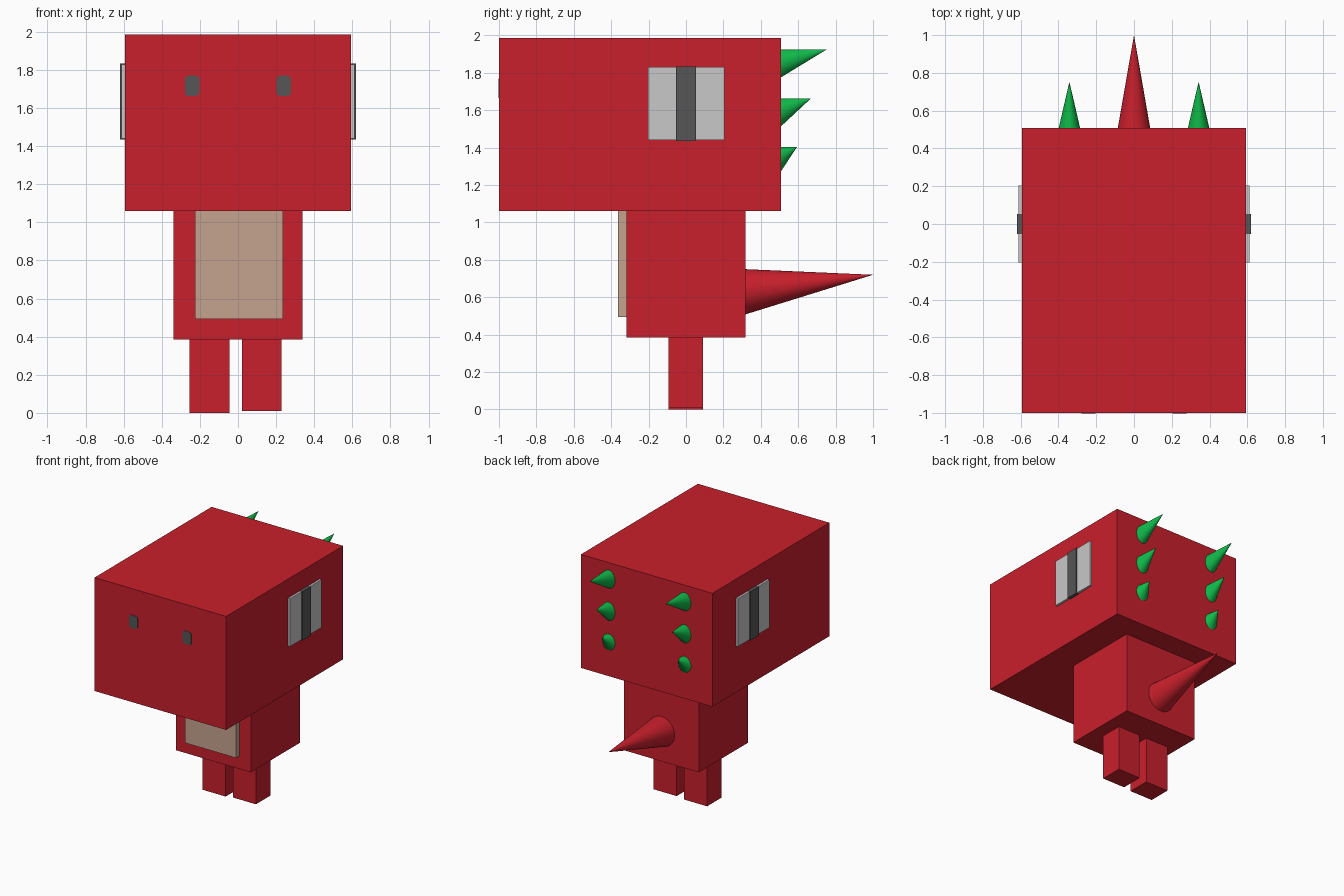
import bpy, bmesh, math
from mathutils import Vector

if "Cube" in bpy.data.objects:
    bpy.data.objects.remove(bpy.data.objects["Cube"])


def mat(name, r, g, b):
    m = bpy.data.materials.new(name)
    m.diffuse_color = (r, g, b, 1)
    m.use_nodes = True
    m.node_tree.nodes["Principled BSDF"].inputs["Base Color"].default_value = m.diffuse_color
    return m


RED = mat("red", 0.59, 0.014, 0.025)
GREEN = mat("green", 0.005, 0.50, 0.07)
BEIGE = mat("beige", 0.565, 0.366, 0.275)
WHITE = mat("light grey", 0.58, 0.58, 0.58)
DARK = mat("dark grey", 0.092, 0.092, 0.092)


def finish(name, bm, material):
    bmesh.ops.recalc_face_normals(bm, faces=bm.faces)
    me = bpy.data.meshes.new(name)
    bm.to_mesh(me)
    bm.free()
    me.materials.append(material)
    ob = bpy.data.objects.new(name, me)
    bpy.context.collection.objects.link(ob)
    return ob


def box(name, lo, hi, material):
    """Box between two opposite corners."""
    lo, hi = Vector(lo), Vector(hi)
    bm = bmesh.new()
    bmesh.ops.create_cube(bm, size=1)
    for v in bm.verts:
        v.co = (lo + hi) / 2 + v.co * (hi - lo)
    return finish(name, bm, material)


def spike(name, base, half_w, half_h, tip, material, sides=32):
    """Leaning cone with an elliptical base facing the back."""
    bm = bmesh.new()
    ring = [bm.verts.new((base[0] + half_w * math.cos(a), base[1], base[2] + half_h * math.sin(a)))
            for a in (math.tau * i / sides for i in range(sides))]
    top = bm.verts.new(tip)
    bm.faces.new(ring)
    for a, b in zip(ring, ring[1:] + ring[:1]):
        bm.faces.new((a, b, top))
    return finish(name, bm, material)


# Head, body and belly plate
box("head", (-0.593, -1.0, 1.06), (0.593, 0.507, 1.985), RED)
box("body", (-0.338, -0.317, 0.385), (0.338, 0.317, 1.06), RED)
box("belly", (-0.225, -0.363, 0.493), (0.237, -0.317, 1.06), BEIGE)

# Legs (one slightly shorter than the other)
box("left_leg", (-0.255, -0.094, 0.0), (-0.045, 0.092, 0.385), RED)
box("right_leg", (0.02, -0.094, 0.01), (0.228, 0.092, 0.385), RED)

# Tail
spike("tail", (0, 0.317, 0.629), 0.119, 0.121, (0, 1.0, 0.72), RED, 48)

# Back spikes: base centre z, half height, tip y, tip z
SPIKES = [(1.85, 0.075, 0.753, 1.925), (1.588, 0.075, 0.668, 1.663), (1.338, 0.066, 0.593, 1.403)]

for side, label in ((-1, "left"), (1, "right")):
    # Eyes on the sides of the head with a full-height pupil
    xs = sorted((side * 0.593, side * 0.611))
    box(label + "_eye", (xs[0], -0.203, 1.44), (xs[1], 0.205, 1.83), WHITE)
    xs = sorted((side * 0.593, side * 0.620))
    box(label + "_pupil", (xs[0], -0.053, 1.435), (xs[1], 0.053, 1.833), DARK)

    # Nostrils: thin plates with clipped corners
    cx, cz, w, h, c = side * 0.241, 1.717, 0.038, 0.053, 0.013
    bm = bmesh.new()
    pts = []
    for sx, sz in ((1, 1), (-1, 1), (-1, -1), (1, -1)):
        pair = [(sx * w, sz * (h - c)), (sx * (w - c), sz * h)]
        pts += pair if sx * sz > 0 else pair[::-1]
    f = bm.faces.new([bm.verts.new((cx + x, -1.003, cz + z)) for x, z in pts])
    ext = bmesh.ops.extrude_face_region(bm, geom=[f], use_keep_orig=True)
    for v in ext["geom"]:
        if isinstance(v, bmesh.types.BMVert):
            v.co.y = -0.999
    finish(label + "_nostril", bm, DARK)

    # Row of shrinking spikes down the back of the head
    for i, (z, hh, ty, tz) in enumerate(SPIKES):
        spike(f"{label}_spike_{i + 1}", (side * 0.342, 0.507, z), 0.057, hh,
              (side * 0.342, ty, tz), GREEN)
